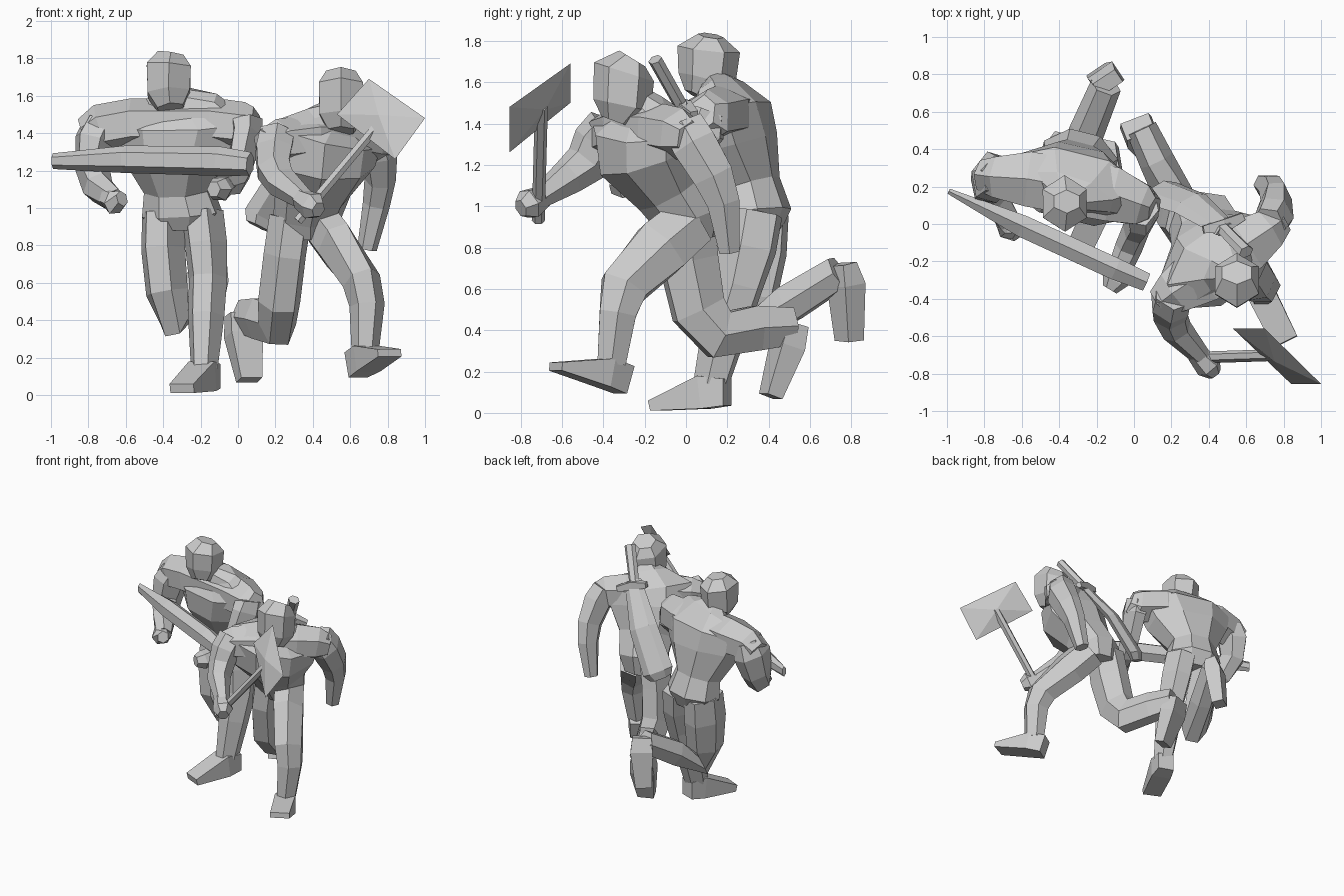
import bpy, bmesh, math
from mathutils import Vector as V


def finish(name, bm):
    bmesh.ops.recalc_face_normals(bm, faces=bm.faces)
    me = bpy.data.meshes.new(name)
    bm.to_mesh(me)
    bm.free()
    ob = bpy.data.objects.new(name, me)
    bpy.context.collection.objects.link(ob)
    return ob


def loft(name, side, secs, n=6):
    """Faceted tube through sections (x, y, z, half width along side, half depth)."""
    bm = bmesh.new()
    pts = [V(s[:3]) for s in secs]
    rings = []
    k = math.sqrt(2) if n == 4 else 1.05
    for i, s in enumerate(secs):
        t = V((0, 0, 0))
        if i:
            t += (pts[i] - pts[i - 1]).normalized()
        if i < len(pts) - 1:
            t += (pts[i + 1] - pts[i]).normalized()
        t.normalize()
        u = V(side)
        u = (u - t * u.dot(t)).normalized()
        v = t.cross(u)
        ring = []
        for j in range(n):
            a = 2 * math.pi * (j + (0.5 if n != 6 else 0)) / n
            ring.append(bm.verts.new(pts[i] + u * math.cos(a) * s[3] * k
                                     + v * math.sin(a) * s[4] * k * (1.08 if n == 6 else 1)))
        rings.append(ring)
    for a, b in zip(rings, rings[1:]):
        for j in range(n):
            bm.faces.new((a[j], a[(j + 1) % n], b[(j + 1) % n], b[j]))
    bm.faces.new(rings[0])
    bm.faces.new(rings[-1])
    return finish(name, bm)


def plate(name, corners, thick):
    """Flat blade with thin edges and a raised centre."""
    bm = bmesh.new()
    c = [V(p) for p in corners]
    nrm = (c[1] - c[0]).cross(c[3] - c[0]).normalized()
    mid = sum(c, V((0, 0, 0))) / len(c)
    for p in c + [mid + nrm * thick, mid - nrm * thick]:
        bm.verts.new(p)
    bmesh.ops.convex_hull(bm, input=bm.verts)
    return finish(name, bm)


# ---- standing figure ----
A = (0.97, -0.24, 0)
UP = (0, 0, 1)
loft("first_torso", A, [
    (-.30, .33, .88, .15, .12), (-.30, .33, .97, .21, .17), (-.32, .30, 1.10, .18, .15),
    (-.33, .23, 1.30, .31, .20), (-.32, .20, 1.46, .38, .19), (-.34, .17, 1.56, .24, .10),
    (-.36, .13, 1.60, .10, .07)], 8)
loft("first_shoulders", UP, [
    (-.81, .26, 1.38, .10, .08), (-.73, .25, 1.42, .13, .11), (-.56, .24, 1.45, .13, .15),
    (-.12, .16, 1.45, .13, .15), (.05, .10, 1.43, .13, .11), (.11, .08, 1.45, .09, .06)])
loft("first_head", (0, 1, 0), [
    (-.36, .06, 1.53, .07, .07), (-.37, .10, 1.61, .135, .115),
    (-.37, .11, 1.76, .145, .12), (-.36, .12, 1.825, .06, .07)])
loft("first_right_arm", A, [
    (-.72, .26, 1.46, .10, .10), (-.76, .25, 1.36, .11, .13), (-.78, .22, 1.22, .09, .11),
    (-.75, .14, 1.11, .08, .09), (-.66, .00, 1.04, .06, .06)])
loft("first_right_hand", A, [
    (-.70, .03, 1.06, .05, .05), (-.66, -.02, 1.03, .07, .06), (-.62, -.06, 1.05, .04, .04)])
loft("first_left_arm", A, [
    (.04, .09, 1.46, .09, .10), (.05, .06, 1.38, .08, .13), (.01, -.03, 1.22, .07, .09),
    (-.03, -.13, 1.14, .07, .07), (-.08, -.25, 1.12, .06, .05)])
loft("first_left_hand", A, [
    (-.07, -.22, 1.12, .06, .05), (-.10, -.30, 1.10, .07, .06), (-.13, -.35, 1.10, .04, .04)])
loft("first_left_leg", A, [
    (-.19, .32, .97, .11, .14), (-.17, .29, .80, .11, .14), (-.16, .25, .62, .10, .115),
    (-.17, .19, .42, .095, .105), (-.18, .12, .14, .07, .08)])
loft("first_left_foot", (.91, -.41, 0), [
    (-.15, .20, .10, .06, .065), (-.19, .09, .10, .075, .08), (-.30, -.15, .035, .07, .025)], 4)
loft("first_right_leg", A, [
    (-.40, .35, .97, .11, .14), (-.40, .33, .78, .115, .15), (-.38, .30, .55, .11, .13),
    (-.34, .30, .40, .09, .09), (-.25, .50, .53, .09, .09), (-.15, .74, .68, .08, .08)])
loft("first_right_foot", (.75, .5, 0), [
    (-.14, .755, .72, .07, .04), (-.15, .775, .62, .08, .06), (-.18, .79, .35, .06, .045)], 4)
# long blade held across the body
loft("long_blade", UP, [
    (-.99, .175, 1.25, .04, .015), (-.60, -.01, 1.26, .07, .06),
    (-.10, -.24, 1.25, .075, .06), (.065, -.31, 1.235, .06, .05)])

# ---- lunging figure ----
B = (0.84, 0.54, 0)
loft("second_torso", B, [
    (.37, .02, .84, .13, .12), (.37, .01, .95, .18, .16), (.40, -.07, 1.08, .20, .17),
    (.44, -.18, 1.25, .30, .23), (.47, -.21, 1.39, .32, .20), (.51, -.23, 1.48, .16, .11),
    (.54, -.26, 1.52, .08, .08)], 8)
loft("second_shoulders", UP, [
    (.14, -.42, 1.33, .09, .08), (.22, -.36, 1.35, .12, .12), (.36, -.27, 1.37, .12, .16),
    (.60, -.11, 1.37, .12, .15), (.72, -.03, 1.35, .12, .11), (.79, .02, 1.33, .08, .07)])
loft("second_head", (0, 1, 0), [
    (.55, -.34, 1.41, .07, .07), (.55, -.31, 1.49, .135, .115),
    (.55, -.30, 1.65, .145, .12), (.55, -.26, 1.715, .07, .08)])
loft("second_right_arm", B, [
    (.21, -.37, 1.39, .10, .10), (.19, -.43, 1.31, .10, .11), (.19, -.48, 1.21, .09, .10),
    (.23, -.57, 1.14, .08, .08), (.36, -.71, 1.04, .05, .05)])
loft("second_right_hand", B, [
    (.33, -.69, 1.05, .05, .05), (.40, -.76, 1.01, .07, .07), (.43, -.80, .99, .04, .04)])
loft("second_left_arm", (1, 0, 0), [
    (.72, -.01, 1.39, .09, .10), (.75, .04, 1.30, .10, .11), (.76, .13, 1.15, .08, .10),
    (.74, .18, 1.02, .07, .08), (.69, .21, .78, .05, .05)])
loft("second_left_leg", (1, 0, 0), [
    (.44, .02, .92, .11, .13), (.53, -.12, .80, .11, .14), (.66, -.30, .61, .10, .115),
    (.69, -.33, .48, .09, .09), (.68, -.36, .24, .07, .07)])
loft("second_left_foot", (.85, .52, 0), [
    (.63, -.30, .16, .06, .07), (.69, -.39, .195, .075, .07), (.81, -.63, .225, .07, .02)], 4)
loft("second_right_leg", (1, .2, 0), [
    (.28, .00, .95, .11, .13), (.25, .01, .75, .11, .14), (.22, .06, .50, .11, .13),
    (.21, .16, .38, .10, .12), (.12, .34, .41, .09, .11), (.04, .51, .42, .08, .09)])
loft("second_right_foot", (.9, .35, 0), [
    (.02, .52, .43, .08, .05), (.03, .49, .32, .09, .06), (.06, .41, .08, .06, .04)], 4)

# axe held up in front
loft("axe_handle", (0, 1, 0), [(.32, -.715, .93, .03, .025), (.78, -.70, 1.48, .03, .025)])
plate("axe_head", [(.70, -.56, 1.69), (1.0, -.855, 1.48), (.84, -.855, 1.26), (.53, -.56, 1.50)], .035)

# sheathed blade slung on the back
S = (.6, .35, -.3)
loft("back_sheath", S, [
    (.49, -.03, 1.50, .06, .025), (.30, .11, 1.23, .10, .035), (.13, .17, .95, .11, .04),
    (.11, .16, .90, .08, .03)])
loft("back_grip", S, [(.47, -.02, 1.48, .035, .03), (.60, -.15, 1.71, .04, .03)])
loft("back_guard", (0, 1, 0), [
    (.37, -.03, 1.50, .02, .02), (.48, -.01, 1.48, .035, .03), (.58, .04, 1.44, .02, .02)], 4)
